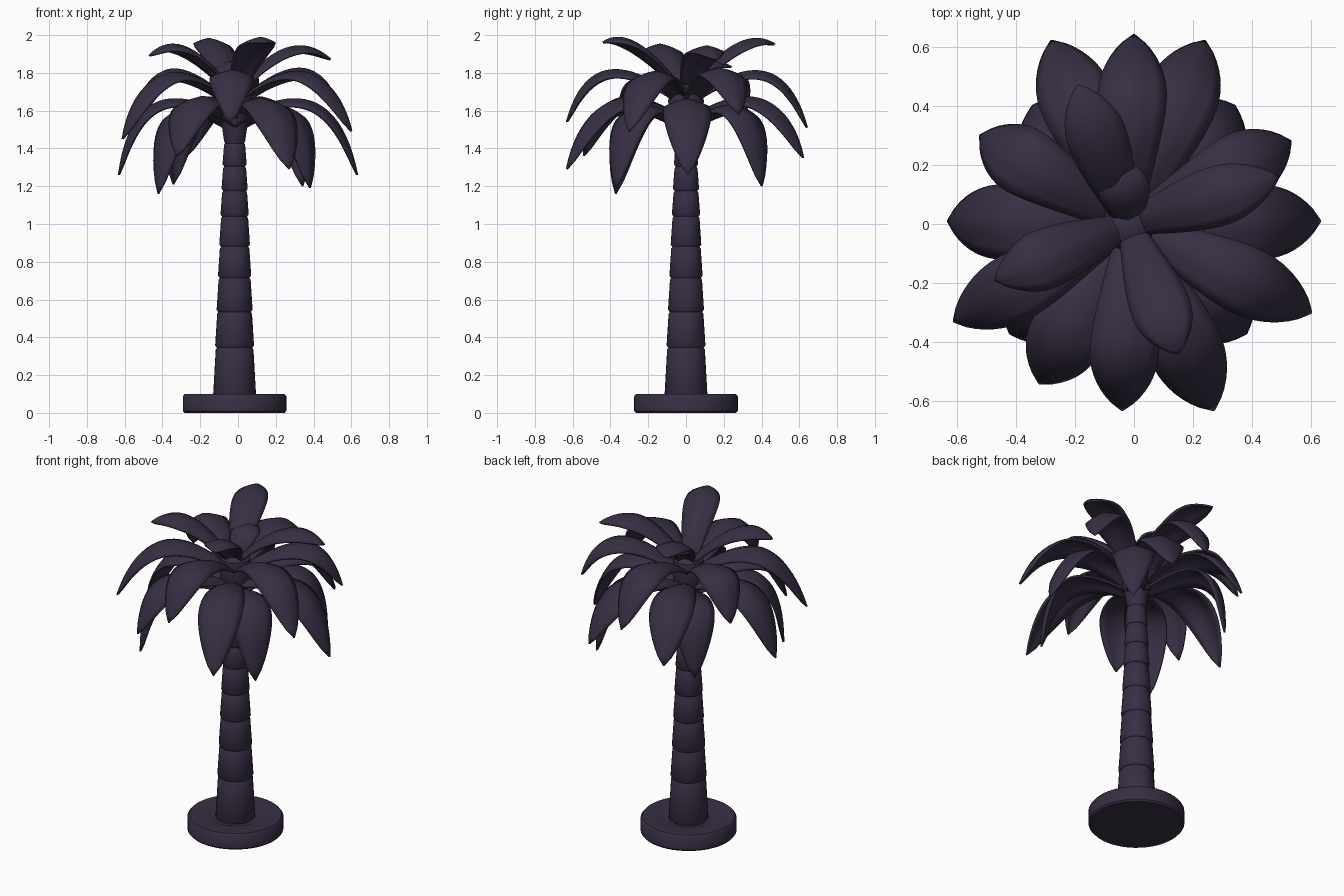
import bpy, bmesh, math
from mathutils import Vector

cube = bpy.data.objects.get("Cube")
if cube:
    bpy.data.objects.remove(cube, do_unlink=True)

mat = bpy.data.materials.new("dark plum")
mat.use_nodes = True
color = (0.039, 0.028, 0.057, 1)
mat.diffuse_color = color
mat.node_tree.nodes["Principled BSDF"].inputs["Base Color"].default_value = color

CENTER = Vector((-0.018, 0, 0))


def finish(name, bm, angle):
    bmesh.ops.recalc_face_normals(bm, faces=bm.faces)
    mesh = bpy.data.meshes.new(name)
    bm.to_mesh(mesh)
    bm.free()
    mesh.materials.append(mat)
    obj = bpy.data.objects.new(name, mesh)
    bpy.context.collection.objects.link(obj)
    obj.location = CENTER
    bpy.ops.object.select_all(action="DESELECT")
    obj.select_set(True)
    bpy.context.view_layer.objects.active = obj
    bpy.ops.object.shade_smooth_by_angle(angle=math.radians(angle))
    return obj


def lathe(name, profile, sides=32):
    """Closed solid turned around the vertical axis."""
    bm = bmesh.new()
    rings = []
    for r, z in profile:
        rings.append([bm.verts.new((r * math.cos(a), r * math.sin(a), z))
                      for a in (math.tau * i / sides for i in range(sides))])
    for low, high in zip(rings, rings[1:]):
        for i in range(sides):
            j = (i + 1) % sides
            bm.faces.new((low[i], low[j], high[j], high[i]))
    bm.faces.new(rings[0])
    bm.faces.new(rings[-1])
    finish(name, bm, 40)


def leaf(name, start, bend, tip, width, steps=20, half=3):
    """Arched, roof-folded blade; start and bend are (radius, height)."""
    radius = math.hypot(tip[0] - CENTER.x, tip[1])
    angle = math.atan2(tip[1], tip[0] - CENTER.x)
    out = Vector((math.cos(angle), math.sin(angle), 0))
    side = Vector((-out.y, out.x, 0))
    a, b, c = Vector(start), Vector(bend), Vector((radius, tip[2]))
    bm = bmesh.new()
    rows = []
    for k in range(steps + 1):
        t = k / steps
        p = a * (1 - t) ** 2 + b * 2 * t * (1 - t) + c * t * t
        d = ((b - a) * (1 - t) + (c - b) * t).normalized()
        normal = out * -d.y + Vector((0, 0, d.x))
        # broad stem, widest past the middle, rounded point at the tip
        if t <= 0.55:
            shape = 0.4 + 0.6 * math.sin(t / 0.55 * math.pi / 2)
        else:
            shape = max(1 - ((t - 0.55) / 0.45) ** 2, 0.002) ** 0.75
        w = width / 2 * shape
        row = []
        for s in range(-half, half + 1):
            u = s / half
            drop = w * (0.2 * abs(u) + 0.15 * u * u)
            row.append(bm.verts.new(out * p.x + Vector((0, 0, p.y))
                                    + side * (w * u) - normal * drop))
        rows.append(row)
    for r0, r1 in zip(rows, rows[1:]):
        for i in range(2 * half):
            bm.faces.new((r0[i], r0[i + 1], r1[i + 1], r1[i]))
    obj = finish(name, bm, 60)
    solid = obj.modifiers.new("thickness", "SOLIDIFY")
    solid.thickness = 0.012
    solid.offset = 0


# Round base with a shallow dish around the trunk
lathe("base", [(0.265, 0), (0.274, 0.01), (0.274, 0.088), (0.264, 0.1),
               (0.16, 0.1), (0.13, 0.088), (0.05, 0.088)], 48)

# Stacked trunk rings, each tapering upwards
joints = [0.08, 0.345, 0.535, 0.715, 0.88, 1.04, 1.175, 1.305, 1.43]
for n, (z0, z1) in enumerate(zip(joints, joints[1:])):
    r0 = 0.117 - 0.053 * (z0 / 1.3)
    r1 = 0.114 - 0.053 * (z1 / 1.3)
    lathe(f"trunk_ring_{n + 1}", [(r0 - 0.008, z0), (r0, z0 + 0.012),
                                  (r1, z1 - 0.01), (r1 - 0.007, z1)])

# Flared crown that holds the leaves
lathe("crown", [(0.048, 1.42), (0.056, 1.44), (0.066, 1.51), (0.07, 1.53),
                (0.082, 1.56), (0.095, 1.65), (0.085, 1.72), (0.04, 1.75)])

# Leaf tiers: stem point, bend point, width, tips
tiers = {
    "top_leaf": ((0.01, 1.7), (0.3, 2.07), 0.2, [
        (0.49, 0.16, 1.87), (-0.47, -0.19, 1.89),
        (0.15, -0.44, 1.96), (-0.19, 0.47, 1.95)]),
    "upper_leaf": ((0.04, 1.66), (0.5, 2.02), 0.23, [
        (0.53, 0.28, 1.58), (0, 0.64, 1.51), (-0.52, 0.3, 1.56),
        (-0.61, -0.33, 1.45), (-0.04, -0.63, 1.54), (0.6, -0.3, 1.49)]),
    "lower_leaf": ((0.04, 1.57), (0.53, 1.85), 0.25, [
        (0.63, 0.01, 1.26), (-0.63, 0.01, 1.26), (0.27, -0.63, 1.29),
        (-0.32, -0.54, 1.36), (0.24, 0.62, 1.35), (-0.28, 0.62, 1.35)]),
    "bottom_leaf": ((0.04, 1.53), (0.54, 1.83), 0.24, [
        (0.38, -0.37, 1.19), (-0.42, -0.37, 1.16),
        (0.34, 0.4, 1.2), (-0.34, 0.4, 1.21)]),
}
for name, (start, bend, width, tips) in tiers.items():
    for n, tip in enumerate(tips):
        leaf(f"{name}_{n + 1}", start, bend, tip, width)

# Young upright leaf at the heart
leaf("heart_leaf", (0, 1.7), (0.08, 1.92), (-0.05, 0.24, 1.83), 0.17)
